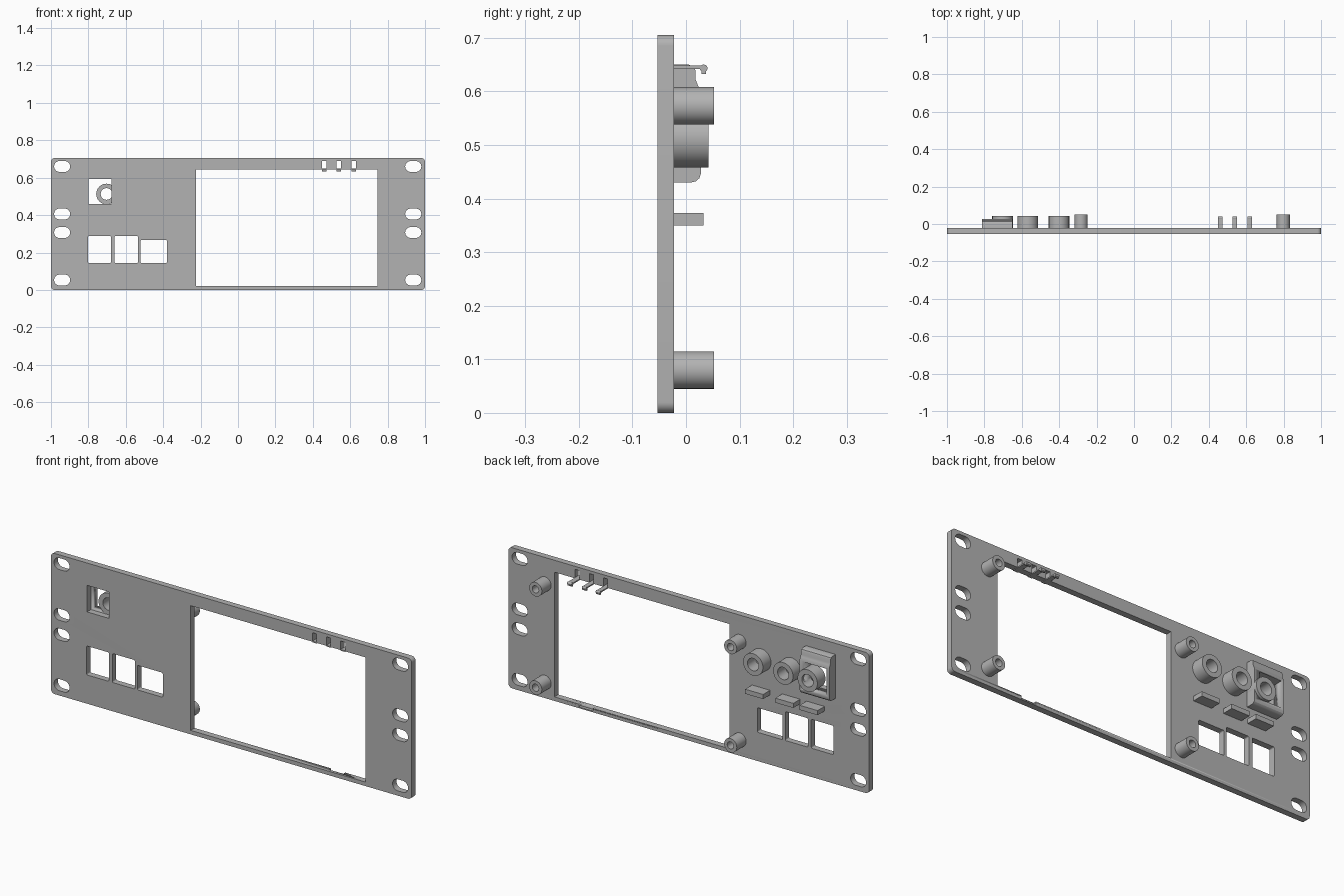
import bpy, bmesh, math
from mathutils import Matrix

if "Cube" in bpy.data.objects:
    bpy.data.objects.remove(bpy.data.objects["Cube"])

grey = bpy.data.materials.new("plain grey")
grey.use_nodes = True
COLOUR = (0.45, 0.45, 0.45, 1)
grey.diffuse_color = COLOUR
grey.node_tree.nodes["Principled BSDF"].inputs["Base Color"].default_value = COLOUR

FRONT, BACK = -0.053, -0.022   # panel faces along y


def rounded(x0, x1, z0, z1, r=0.0, steps=8):
    """Rectangle outline with rounded corners."""
    if r == 0:
        return [(x0, z0), (x1, z0), (x1, z1), (x0, z1)]
    pts = []
    corners = [(x1 - r, z1 - r), (x0 + r, z1 - r), (x0 + r, z0 + r), (x1 - r, z0 + r)]
    for i, (cx, cz) in enumerate(corners):
        for k in range(steps + 1):
            a = math.pi / 2 * (i + k / steps)
            pts.append((cx + r * math.cos(a), cz + r * math.sin(a)))
    return pts


def circle(cx, cz, r, n=40):
    return [(cx + r * math.cos(math.tau * i / n), cz + r * math.sin(math.tau * i / n))
            for i in range(n)]


def extrude(name, outlines, a, b, axis="Y"):
    """Solid from outlines (first is outer, rest are holes) between a and b on an axis."""
    curve = bpy.data.curves.new(name, "CURVE")
    curve.dimensions = "2D"
    curve.fill_mode = "BOTH"
    curve.extrude = (b - a) / 2
    for pts in outlines:
        s = curve.splines.new("POLY")
        s.points.add(len(pts) - 1)
        for p, (u, v) in zip(s.points, pts):
            p.co = (u, v, 0, 1)
        s.use_cyclic_u = True
    temp = bpy.data.objects.new(name, curve)
    bpy.context.collection.objects.link(temp)
    dg = bpy.context.evaluated_depsgraph_get()
    mesh = bpy.data.meshes.new_from_object(temp.evaluated_get(dg))
    bpy.data.objects.remove(temp)
    if axis == "Y":      # outline is (x, z)
        m = Matrix(((1, 0, 0, 0), (0, 0, -1, (a + b) / 2), (0, 1, 0, 0), (0, 0, 0, 1)))
    else:                # outline is (y, z)
        m = Matrix(((0, 0, 1, (a + b) / 2), (1, 0, 0, 0), (0, 1, 0, 0), (0, 0, 0, 1)))
    mesh.transform(m)
    bm = bmesh.new()
    bm.from_mesh(mesh)
    bmesh.ops.remove_doubles(bm, verts=bm.verts, dist=1e-5)
    bmesh.ops.recalc_face_normals(bm, faces=bm.faces)
    bm.to_mesh(mesh)
    bm.free()
    mesh.materials.clear()
    mesh.materials.append(grey)
    obj = bpy.data.objects.new(name, mesh)
    bpy.context.collection.objects.link(obj)
    bpy.ops.object.select_all(action="DESELECT")
    obj.select_set(True)
    bpy.context.view_layer.objects.active = obj
    bpy.ops.object.shade_smooth_by_angle(angle=math.radians(30))
    return obj


def cut(obj, cutter):
    mod = obj.modifiers.new("cut", "BOOLEAN")
    mod.operation = "DIFFERENCE"
    mod.solver = "EXACT"
    mod.object = cutter
    bpy.context.view_layer.objects.active = obj
    bpy.ops.object.modifier_apply(modifier=mod.name)
    bpy.data.objects.remove(cutter)


# Panel with screen opening, button holes, mounting slots and indicator windows
clip_spans = [(0.45, 0.473), (0.527, 0.55), (0.606, 0.632)]
holes = [rounded(-0.225, 0.745, 0.02, 0.645),
         rounded(-0.80, -0.677, 0.46, 0.593),
         rounded(-0.802, -0.679, 0.144, 0.289, 0.006),
         rounded(-0.66, -0.535, 0.144, 0.289, 0.006),
         rounded(-0.521, -0.38, 0.144, 0.267, 0.006)]
for x in (-0.94, 0.937):
    for z in (0.053, 0.307, 0.406, 0.66):
        holes.append(rounded(x - 0.043, x + 0.043, z - 0.029, z + 0.029, 0.0289))
for x0, x1 in clip_spans:
    holes.append(rounded(x0, x1, 0.648, 0.69))
panel = extrude("panel", [rounded(-1, 1, 0, 0.705, 0.02)] + holes, FRONT, BACK)
# Cable notch in the back of the lower lip
cut(panel, extrude("notch_cutter", [rounded(0.53, 0.61, 0.006, 0.03)], -0.038, 0))

# Screen standoffs
for x in (-0.283, 0.798):
    for z in (0.08, 0.573):
        extrude("standoff", [circle(x, z, 0.035), circle(x, z, 0.018)], BACK, 0.052)

# Large ring bosses and the support tabs below them
for x in (-0.703, -0.568, -0.401):
    extrude("ring_boss", [circle(x, 0.513, 0.055), circle(x, 0.513, 0.031)], BACK, 0.042)
    extrude("support_tab", [rounded(x - 0.05, x + 0.05, 0.35, 0.373)], BACK, 0.033)

# Socket housing behind the square hole
profile = [(BACK, 0.43), (0.01, 0.43), (0.018, 0.432), (0.025, 0.438), (0.028, 0.447),
           (0.028, 0.6), (0.022, 0.612), (0.018, 0.622), (0.018, 0.638), (0.014, 0.646),
           (0.005, 0.65), (BACK, 0.65)]
housing = extrude("socket_housing", [profile], -0.814, -0.65, "X")
cut(housing, extrude("housing_cutter", [rounded(-0.80, -0.677, 0.46, 0.593)], -0.1, 0.1))

# Indicator clips: arm, rounded tip and small hook
for x0, x1 in clip_spans:
    extrude("clip_arm", [rounded(x0, x1, 0.642, 0.648)], FRONT, 0.03)
    extrude("clip_tip", [circle(0.033, 0.643, 0.007, 20)], x0, x1, "X")
    extrude("clip_hook", [rounded(0.029, 0.037, 0.632, 0.643)], x0, x1, "X")
